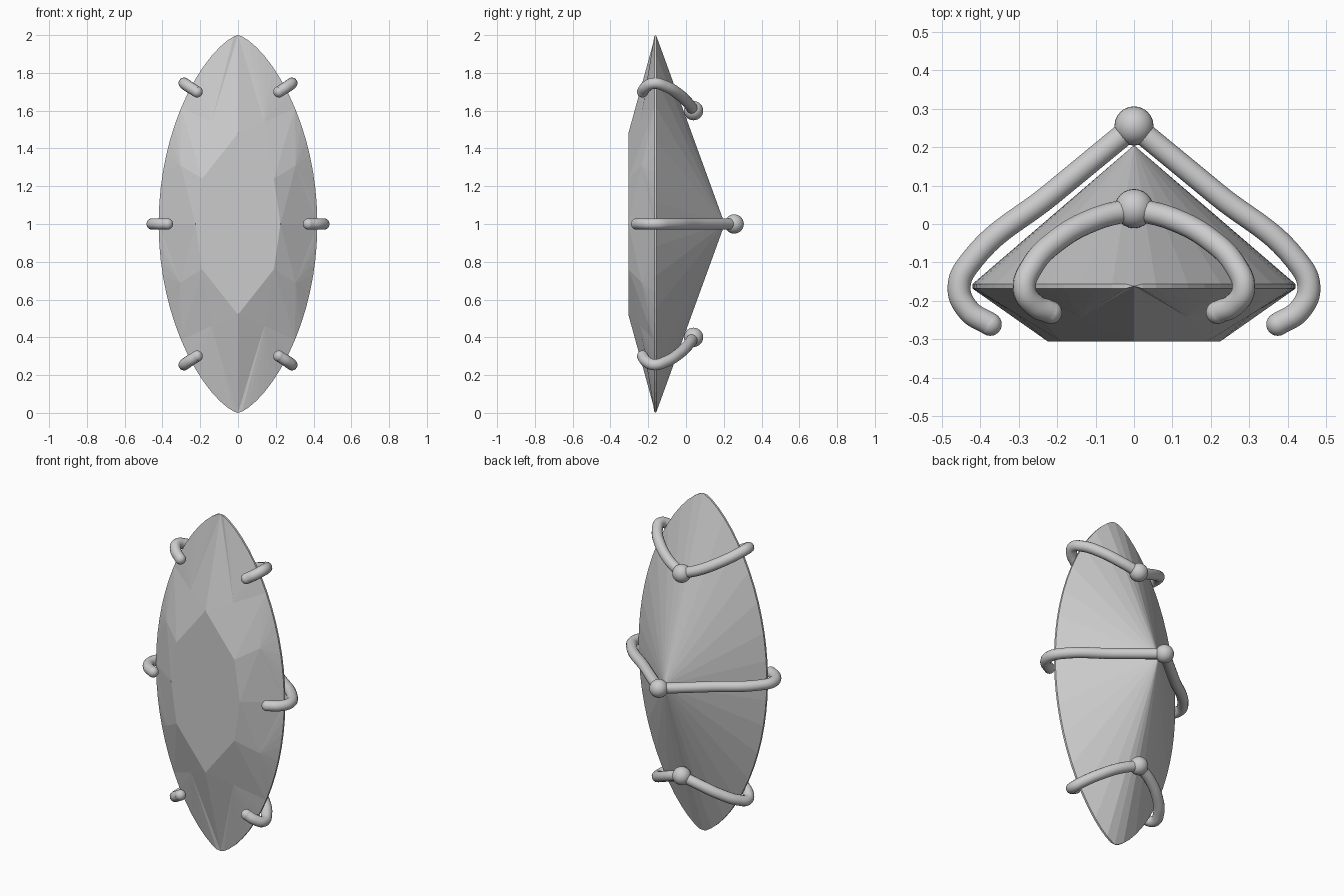
import bpy, bmesh
from math import sin, cos, pi
from mathutils import Vector

if "Cube" in bpy.data.objects:
    bpy.data.objects.remove(bpy.data.objects["Cube"])

N = 16            # girdle steps per quarter outline
GY = -0.162       # girdle plane


def girdle(u):
    """Outline point of the pointed oval, u = 0 at the side, 1 at the tip."""
    a = pi / 2 * u ** 1.25
    return 0.42 * max(cos(a), 0) ** 1.4, sin(a)


# Faceted marquise stone, one quarter of facets mirrored four ways
bm = bmesh.new()
for sx in (1, -1):
    for sz in (1, -1):
        def v(x, y, z):
            return bm.verts.new((sx * x, y, 1 + sz * z))

        def face(*pts):
            f = bm.faces.new([v(*p) for p in pts])
            if sx * sz < 0:
                f.normal_flip()

        g = [girdle(i / N) for i in range(N + 1)]
        front = [(x, GY - 0.006, z) for x, z in g]
        back = [(x, GY + 0.006, z) for x, z in g]
        front[-1] = back[-1] = (0, GY, 1)
        centre, t_side, t_mid, t_tip = [(x, -0.305, z) for x, z in
                                        ((0, 0), (0.225, 0), (0.19, 0.24), (0, 0.48))]
        s_low, s_high = (0.305, -0.235, 0.31), (0.14, -0.243, 0.54)
        culet = (0, 0.205, 0)
        q = N // 2
        # table and star facets
        face(centre, t_side, t_mid, t_tip)
        face(t_side, s_low, t_mid)
        face(t_mid, s_high, t_tip)
        # kite facets
        face(t_side, front[0], s_low)
        face(t_mid, s_low, front[q])
        face(t_mid, front[q], s_high)
        face(t_tip, s_high, front[N])
        # upper girdle fans, girdle band and pavilion
        for i in range(N):
            face(s_low if i < q else s_high, front[i], front[i + 1])
            if i < N - 1:
                face(front[i], back[i], back[i + 1], front[i + 1])
            else:
                face(front[i], back[i], back[N])
        for i in range(0, N, 2):
            face(culet, back[i + 2], back[i + 1], back[i])
bmesh.ops.remove_doubles(bm, verts=bm.verts, dist=1e-4)
bmesh.ops.recalc_face_normals(bm, faces=bm.faces)
me = bpy.data.meshes.new("gemstone")
bm.to_mesh(me)
bm.free()
bpy.context.collection.objects.link(bpy.data.objects.new("gemstone", me))


def ball(name, p, r):
    bpy.ops.mesh.primitive_uv_sphere_add(segments=24, ring_count=14, radius=r, location=p)
    bpy.context.object.name = name
    bpy.ops.object.shade_smooth()


def prong(name, pts):
    """Round wire through pts with a rounded end."""
    cu = bpy.data.curves.new(name, 'CURVE')
    cu.dimensions = '3D'
    cu.bevel_depth = 0.03
    cu.bevel_resolution = 5
    cu.resolution_u = 10
    cu.use_fill_caps = True
    s = cu.splines.new('BEZIER')
    s.bezier_points.add(len(pts) - 1)
    for b, p in zip(s.bezier_points, pts):
        b.co = p
        b.handle_left_type = b.handle_right_type = 'AUTO'
    bpy.context.collection.objects.link(bpy.data.objects.new(name, cu))
    ball(name + "_end", pts[-1], 0.03)


# Wire prongs and their back balls
middle = [(0, 0.255, 0), (0.215, 0.078, 0), (0.42, -0.092, 0),
          (0.455, -0.165, 0), (0.43, -0.225, 0), (0.374, -0.261, 0)]
outer = [(0, 0.04, 0.6), (0.1, 0.013, 0.638), (0.2, -0.042, 0.69), (0.265, -0.11, 0.73),
         (0.285, -0.17, 0.745), (0.26, -0.21, 0.727), (0.217, -0.23, 0.7)]
for sx, side in ((1, "right"), (-1, "left")):
    for label, path, sz in (("middle", middle, 1), ("upper", outer, 1), ("lower", outer, -1)):
        prong(f"{label}_{side}_prong", [Vector((sx * x, y, 1 + sz * z)) for x, y, z in path])
for label, p in (("middle", (0, 0.255, 1)), ("upper", (0, 0.04, 1.6)), ("lower", (0, 0.04, 0.4))):
    ball(label + "_ball", p, 0.051)
